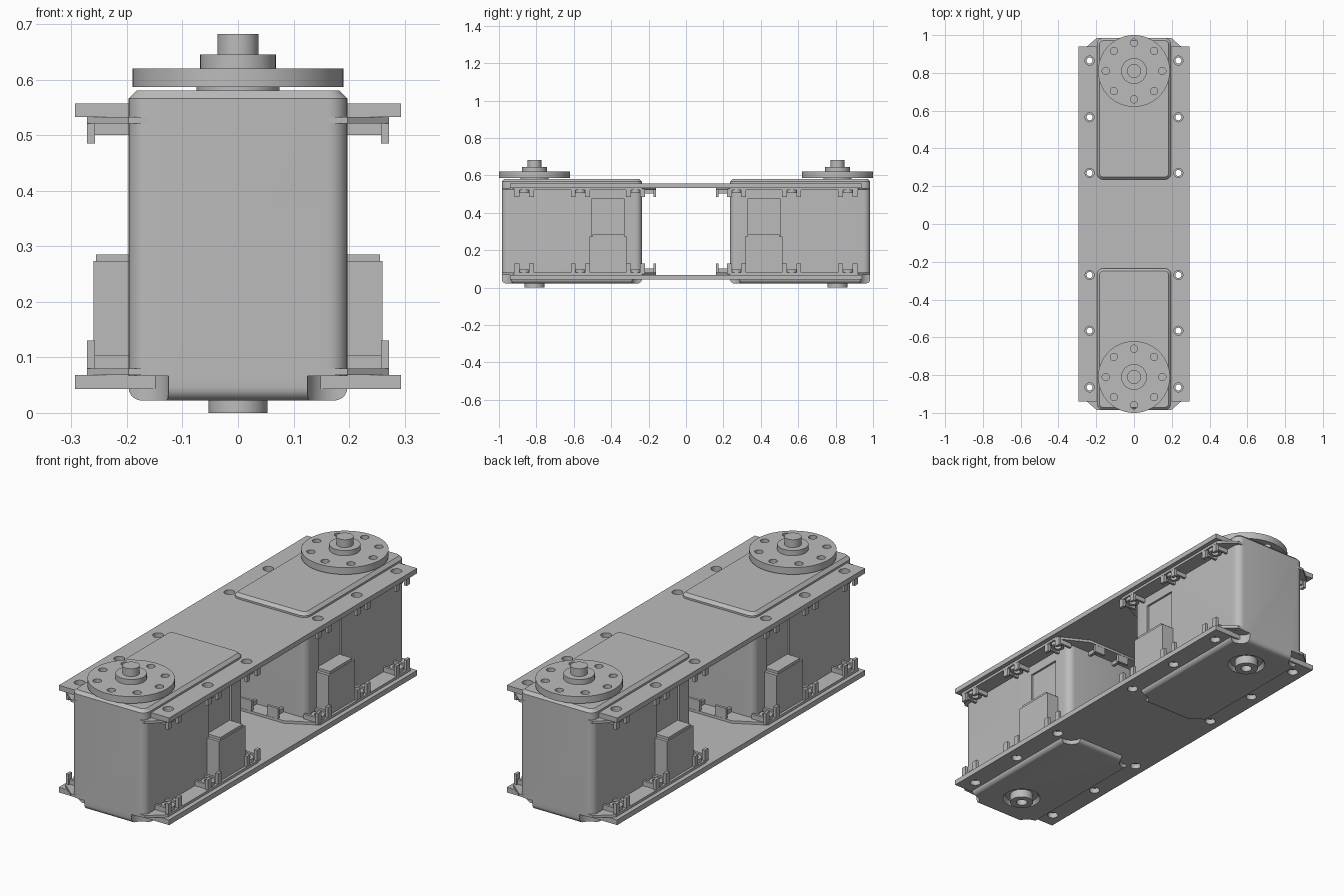
import bpy, bmesh, math
from mathutils import Matrix, Vector

if "Cube" in bpy.data.objects:
    bpy.data.objects.remove(bpy.data.objects["Cube"], do_unlink=True)

grey = bpy.data.materials.new("plain grey")
grey.use_nodes = True
grey.diffuse_color = (0.5, 0.5, 0.5, 1)
grey.node_tree.nodes["Principled BSDF"].inputs["Base Color"].default_value = (0.5, 0.5, 0.5, 1)


def box(bm, x, y, z):
    """Box from three (low, high) ranges."""
    size = [abs(r[1] - r[0]) for r in (x, y, z)]
    mid = Vector([sum(r) / 2 for r in (x, y, z)])
    bmesh.ops.create_cube(bm, size=1, matrix=Matrix.Translation(mid) @ Matrix.Diagonal((*size, 1)))


def cyl(bm, x, y, z, r, r2=None, n=32):
    """Upright cylinder or cone between two heights."""
    bmesh.ops.create_cone(bm, cap_ends=True, segments=n, radius1=r, radius2=r if r2 is None else r2,
                          depth=z[1] - z[0], matrix=Matrix.Translation((x, y, sum(z) / 2)))


def prism(bm, points, z, rim=0):
    """Extruded outline; with rim set, only a wall of that thickness."""
    face = bm.faces.new([bm.verts.new((px, py, z[0])) for px, py in points])
    faces = [face]
    if rim:
        faces = bmesh.ops.inset_region(bm, faces=[face], thickness=rim, use_even_offset=True)["faces"]
        bmesh.ops.delete(bm, geom=[face], context='FACES')
    out = bmesh.ops.extrude_face_region(bm, geom=faces, use_keep_orig=True)
    moved = [v for v in out["geom"] if isinstance(v, bmesh.types.BMVert)]
    bmesh.ops.translate(bm, verts=moved, vec=(0, 0, z[1] - z[0]))


def rounded_rect(hx, hy, r, steps=6):
    pts = []
    for k, (sx, sy) in enumerate(((1, 1), (-1, 1), (-1, -1), (1, -1))):
        for i in range(steps + 1):
            a = math.pi / 2 * (k + i / steps)
            pts.append((sx * (hx - r) + r * math.cos(a), sy * (hy - r) + r * math.sin(a)))
    return pts


def loft(bm, cy, sections):
    """Stack of rounded rectangles given as (z, half x, half y, radius)."""
    rings = [[bm.verts.new((px, py + cy, z)) for px, py in rounded_rect(hx, hy, r)]
             for z, hx, hy, r in sections]
    n = len(rings[0])
    for a, b in zip(rings, rings[1:]):
        for i in range(n):
            bm.faces.new((a[i], a[(i + 1) % n], b[(i + 1) % n], b[i]))
    bm.faces.new(rings[0][::-1])
    bm.faces.new(rings[-1])


def finish(name, bm, cutter=None):
    def make(label, b):
        bmesh.ops.recalc_face_normals(b, faces=b.faces)
        me = bpy.data.meshes.new(label)
        b.to_mesh(me)
        b.free()
        o = bpy.data.objects.new(label, me)
        bpy.context.collection.objects.link(o)
        return o
    ob = make(name, bm)
    ob.data.materials.append(grey)
    bpy.ops.object.select_all(action='DESELECT')
    ob.select_set(True)
    bpy.context.view_layer.objects.active = ob
    if cutter:
        tool = make("cutter", cutter)
        tool.hide_render = True
        mod = ob.modifiers.new("cut", 'BOOLEAN')
        mod.operation, mod.solver, mod.object = 'DIFFERENCE', 'EXACT', tool
        mod.use_self = True
        bpy.ops.object.modifier_apply(modifier=mod.name)
        bpy.data.objects.remove(tool, do_unlink=True)
    bpy.ops.object.shade_smooth_by_angle(angle=math.radians(30))
    return ob


SIDES = (-1, 1)
HOLE_X = 0.235
HOLE_Y = (0.27, 0.565, 0.865)
HALF_X, HALF_Y, MID_Y, AXIS_Y = 0.197, 0.375, 0.61, 0.81


def screw_holes(r, z, sides=SIDES):
    bm = bmesh.new()
    for sy in sides:
        for sx in SIDES:
            for y in HOLE_Y:
                cyl(bm, sx * HOLE_X, sy * y, z, r, n=24)
    return bm


# Long plates joining the two motors
for name, z in (("top_plate", (0.533, 0.557)), ("bottom_plate", (0.043, 0.068))):
    bm = bmesh.new()
    box(bm, (-0.293, 0.293), (-0.94, 0.94), z)
    finish(name, bm, screw_holes(0.024, (z[0] - 0.02, z[1] + 0.02)))


def motor_case(name, s):
    bm, cut = bmesh.new(), bmesh.new()
    base, r = 0.022, 0.035
    sections = []
    for i in range(6):  # rounded lower edge
        a = math.pi / 2 * i / 5
        inset = 0.024 * (1 - math.sin(a))
        sections.append((base + 0.024 * (1 - math.cos(a)), HALF_X - inset, HALF_Y - inset, r))
    sections += [(0.566, HALF_X, HALF_Y, r), (0.58, HALF_X - 0.014, HALF_Y - 0.014, 0.021)]
    loft(bm, s * MID_Y, sections)
    for sx in SIDES:
        # cable panel recess and corner screw notches
        box(cut, (sx * 0.187, sx * 0.25), (s * 0.33, s * 0.505), (0.1, 0.475))
        for y in (MID_Y - HALF_Y, MID_Y + HALF_Y):
            cyl(cut, sx * 0.18, s * y, (0, 0.066), 0.055)
    # dish around the lower bearing
    cyl(cut, 0, s * AXIS_Y, (0.0, 0.04), 0.1, 0.075)
    finish(name, bm, cut)


def mounting_flange(name, s, z0, d, rim_h, boss_h):
    bm = bmesh.new()
    half = [(0.13, 0.16), (0.272, 0.235), (0.272, 0.92), (0.197, 0.985)]
    pts = [(x, s * y) for x, y in half] + [(-x, s * y) for x, y in reversed(half)]

    def span(a, b):
        return tuple(sorted((z0 + d * a, z0 + d * b)))
    prism(bm, pts, span(0, 0.012))
    prism(bm, pts, span(0.004, rim_h), rim=0.014)
    for sx in SIDES:
        for y in HOLE_Y:
            # screw boss between two ribs with raised outer posts
            cyl(bm, sx * HOLE_X, s * y, span(0.002, rim_h), 0.03)
            for e in SIDES:
                ry = y + e * 0.038
                box(bm, (sx * 0.19, sx * 0.268), (s * (ry - 0.006), s * (ry + 0.006)), span(0.003, rim_h + 0.005))
                box(bm, (sx * 0.257, sx * 0.2715), (s * (ry - 0.013), s * (ry + 0.013)), span(0.005, boss_h))
        # ribs across the inner end
        box(bm, (sx * 0.064, sx * 0.078), (s * 0.165, s * 0.24), span(0.003, rim_h + 0.003))
        box(bm, (sx * 0.04, sx * 0.1), (s * 0.161, s * 0.173), span(0.005, boss_h))
    finish(name, bm, screw_holes(0.016, (z0 - 0.1, z0 + 0.1), (s,)))


def cable_socket(name, s, sx):
    bm = bmesh.new()
    box(bm, (sx * 0.18, sx * 0.26), (s * 0.315, s * 0.515), (0.075, 0.273))
    box(bm, (sx * 0.18, sx * 0.256), (s * 0.33, s * 0.5), (0.27, 0.285))
    finish(name, bm)


def output_horn(name, s):
    bm, cut = bmesh.new(), bmesh.new()
    y = s * AXIS_Y
    cyl(bm, 0, y, (0.587, 0.62), 0.19, n=64)
    for i in range(8):
        a = math.pi / 4 * i
        cyl(cut, 0.15 * math.cos(a), y + 0.15 * math.sin(a), (0.55, 0.65), 0.019, n=24)
    finish(name, bm, cut)
    # collar below, hub and shaft above
    for part, z, r in (("collar", (0.57, 0.588), 0.075), ("hub", (0.615, 0.645), 0.068),
                       ("shaft", (0.64, 0.682), 0.037)):
        bm = bmesh.new()
        cyl(bm, 0, y, z, r, n=48)
        finish(name + "_" + part, bm)


def lower_bearing(name, s):
    bm, cut = bmesh.new(), bmesh.new()
    cyl(bm, 0, s * AXIS_Y, (0, 0.045), 0.053, n=48)
    cyl(cut, 0, s * AXIS_Y, (-0.02, 0.03), 0.025)
    finish(name, bm, cut)


for s, end in ((-1, "front"), (1, "back")):
    motor_case(end + "_motor_case", s)
    mounting_flange(end + "_upper_flange", s, 0.533, -1, 0.028, 0.048)
    mounting_flange(end + "_lower_flange", s, 0.068, 1, 0.03, 0.062)
    for sx, side in ((-1, "right"), (1, "left")):
        cable_socket(end + "_" + side + "_cable_socket", s, sx)
    output_horn(end + "_horn", s)
    lower_bearing(end + "_lower_bearing", s)
